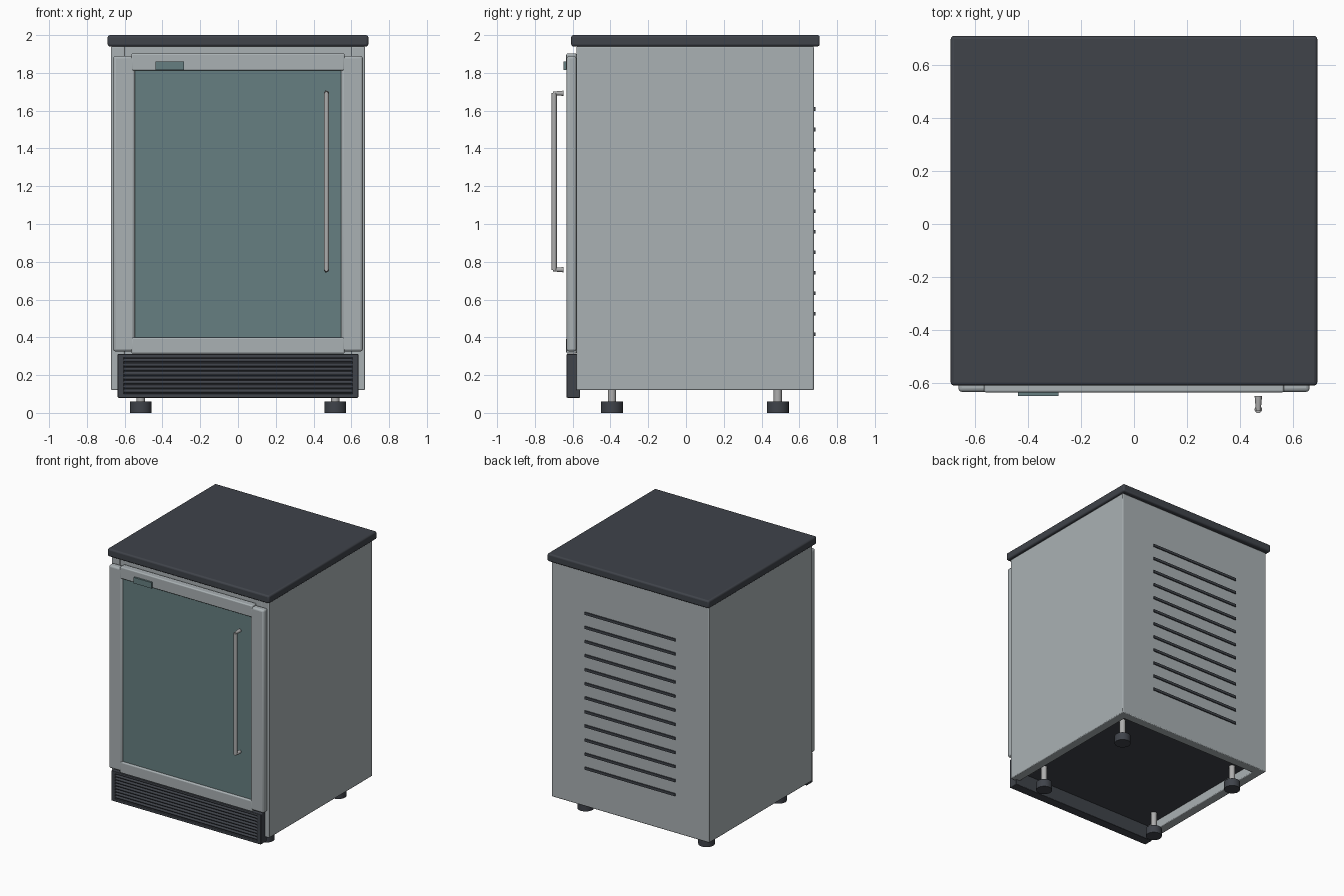
import bpy
from math import pi

if "Cube" in bpy.data.objects:
    bpy.data.objects.remove(bpy.data.objects["Cube"], do_unlink=True)


def material(name, r, g, b):
    m = bpy.data.materials.new(name)
    m.use_nodes = True
    m.diffuse_color = (r, g, b, 1)
    m.node_tree.nodes["Principled BSDF"].inputs["Base Color"].default_value = (r, g, b, 1)
    return m


SILVER = material("silver grey", 0.40, 0.44, 0.455)
DARK = material("charcoal", 0.05, 0.056, 0.068)
GLASS = material("tinted glass", 0.132, 0.212, 0.22)
STEEL = material("brushed steel", 0.42, 0.42, 0.42)


def box(name, x, y, z, mat, bevel=0.0, segments=3):
    """Box from three (low, high) ranges with optional rounded edges."""
    ranges = (x, y, z)
    bpy.ops.mesh.primitive_cube_add(size=1, location=[(a + b) / 2 for a, b in ranges])
    ob = bpy.context.object
    ob.name = name
    ob.scale = [b - a for a, b in ranges]
    bpy.ops.object.transform_apply(location=False, rotation=False, scale=True)
    ob.data.materials.append(mat)
    if bevel:
        mod = ob.modifiers.new("rounded edges", "BEVEL")
        mod.width = bevel
        mod.segments = segments
        bpy.ops.object.shade_smooth_by_angle()
    return ob


def rod(name, centre, r1, r2, length, mat, rotation=(0, 0, 0), sides=24):
    """Cylinder or cone, along z before rotation."""
    bpy.ops.mesh.primitive_cone_add(vertices=sides, radius1=r1, radius2=r2, depth=length,
                                    location=centre, rotation=rotation)
    ob = bpy.context.object
    ob.name = name
    ob.data.materials.append(mat)
    bpy.ops.object.shade_smooth_by_angle()
    return ob


# Worktop
box("worktop", (-0.69, 0.69), (-0.608, 0.708), (1.94, 2.0), DARK, 0.012)

# Cabinet shell: side walls, back wall and recessed core with dark underside
for side, s in (("left", 1), ("right", -1)):
    box(side + "_wall", sorted((s * 0.6, s * 0.672)), (-0.58, 0.677), (0.12, 1.94), SILVER, 0.006, 2)
box("back_wall", (-0.668, 0.668), (0.605, 0.677), (0.12, 1.94), SILVER, 0.006, 2)
box("cabinet_core", (-0.601, 0.601), (-0.575, 0.61), (0.2, 1.94), SILVER)
box("underside_panel", (-0.6, 0.6), (-0.57, 0.605), (0.19, 0.2), DARK)

# Rear vent slats
for i in range(12):
    z = 0.416 + i * 0.1085
    box("rear_vent_slat", (-0.385, 0.385), (0.67, 0.685), (z - 0.01, z + 0.01), DARK)

# Door frame and pane
for side, s in (("left", 1), ("right", -1)):
    box(side + "_door_stile", sorted((s * 0.546, s * 0.661)), (-0.632, -0.58), (0.325, 1.89), SILVER, 0.014)
box("top_door_rail", (-0.565, 0.565), (-0.634, -0.58), (1.812, 1.903), SILVER, 0.008)
box("bottom_door_rail", (-0.565, 0.565), (-0.634, -0.58), (0.314, 0.4), SILVER, 0.008)
box("door_pane", (-0.555, 0.555), (-0.618, -0.59), (0.39, 1.82), GLASS)
box("display_plate", (-0.436, -0.285), (-0.648, -0.633), (1.815, 1.86), GLASS)

# Door handle: upright bar with two tapered standoffs
rod("handle_bar", (0.468, -0.698, 1.225), 0.014, 0.014, 0.935, STEEL)
for z in (0.758, 1.692):
    rod("handle_standoff", (0.468, -0.676, z), 0.014, 0.009, 0.056, STEEL, (pi / 2, 0, 0))

# Kick plate: frame with horizontal louvres
box("kick_plate_back", (-0.62, 0.62), (-0.61, -0.56), (0.09, 0.305), DARK)
for s in (1, -1):
    box("kick_plate_end", sorted((s * 0.603, s * 0.637)), (-0.632, -0.56), (0.08, 0.312), DARK, 0.004, 2)
for low, high in ((0.08, 0.102), (0.292, 0.312)):
    box("kick_plate_rail", (-0.63, 0.63), (-0.632, -0.56), (low, high), DARK, 0.004, 2)
for i in range(8):
    rod("kick_plate_louvre", (0, -0.622, 0.116 + i * 0.0232), 0.010, 0.010, 1.22, DARK, (0, pi / 2, 0), 12)

# Levelling feet
for x in (-0.515, 0.515):
    for y in (-0.392, 0.486):
        rod("foot_pad", (x, y, 0.03), 0.058, 0.058, 0.06, DARK)
        rod("foot_stem", (x, y, 0.125), 0.022, 0.022, 0.14, STEEL)
